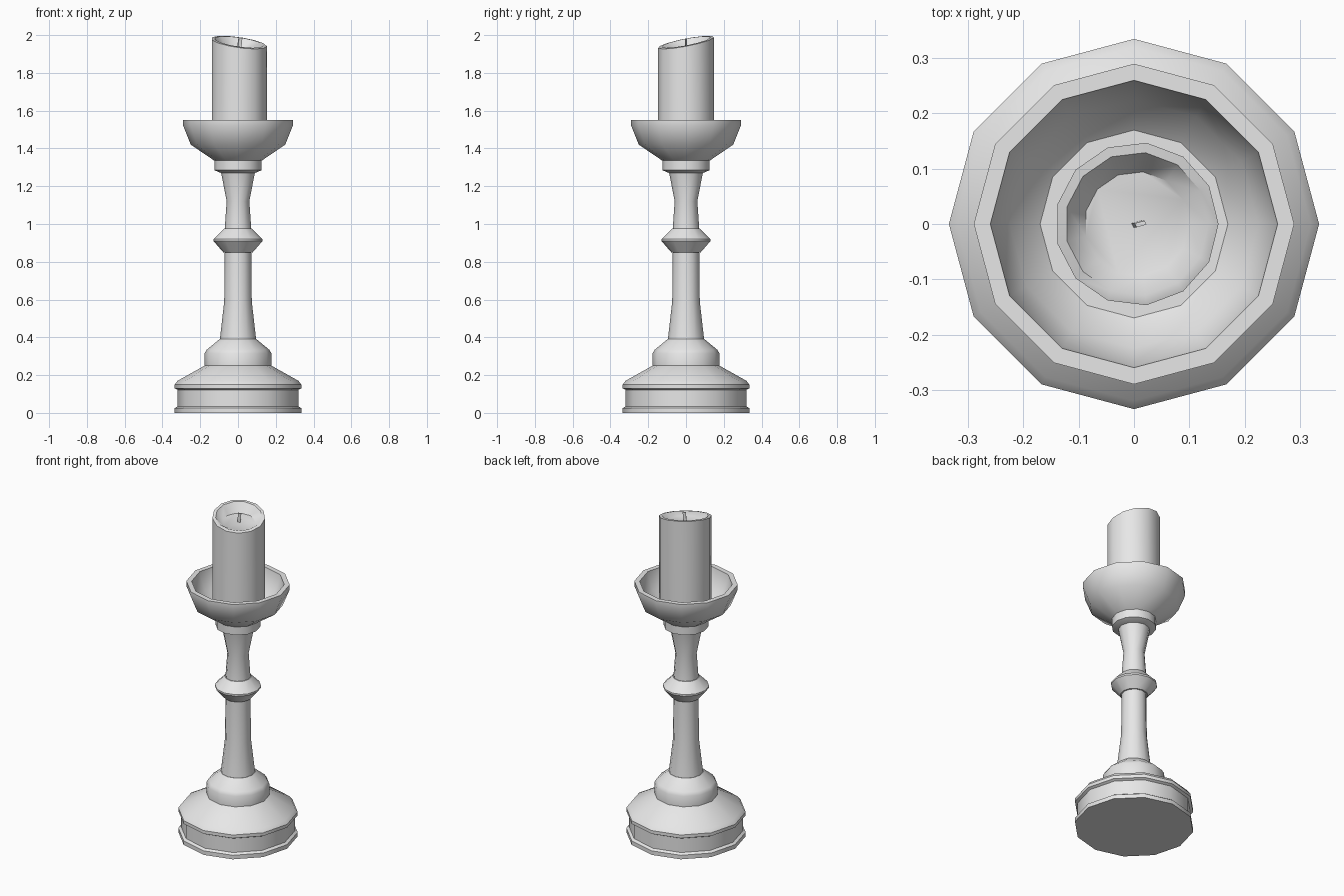
import bpy, bmesh, math

cube = bpy.data.objects.get("Cube")
if cube:
    bpy.data.objects.remove(cube, do_unlink=True)

grey = bpy.data.materials.new("light_grey")
grey.use_nodes = True
grey.diffuse_color = (0.8, 0.8, 0.8, 1)
grey.node_tree.nodes["Principled BSDF"].inputs["Base Color"].default_value = (0.8, 0.8, 0.8, 1)


def lathe(name, profile, sides=12, height=None, centre=0.0, angle=35):
    """Spin (radius, z) points into a closed solid; height(x, y, z, i) may shift rings."""
    bm = bmesh.new()
    rings = []
    for i, (r, z) in enumerate(profile):
        ring = []
        for k in range(sides):
            a = 2 * math.pi * k / sides
            x, y = r * math.cos(a) + centre, r * math.sin(a)
            ring.append(bm.verts.new((x, y, height(x, y, z, i) if height else z)))
        rings.append(ring)
    for lo, hi in zip(rings, rings[1:]):
        for k in range(sides):
            n = (k + 1) % sides
            bm.faces.new((lo[k], lo[n], hi[n], hi[k]))
    bm.faces.new(rings[0][::-1])
    bm.faces.new(rings[-1])
    return finish(name, bm, angle)


def finish(name, bm, angle):
    bmesh.ops.recalc_face_normals(bm, faces=bm.faces)
    mesh = bpy.data.meshes.new(name)
    bm.to_mesh(mesh)
    bm.free()
    mesh.materials.append(grey)
    obj = bpy.data.objects.new(name, mesh)
    bpy.context.collection.objects.link(obj)
    bpy.ops.object.select_all(action="DESELECT")
    obj.select_set(True)
    bpy.context.view_layer.objects.active = obj
    bpy.ops.object.shade_smooth_by_angle(angle=math.radians(angle))
    return obj


# Stepped foot with its domed shoulder
lathe("foot", [(0.335, 0), (0.335, 0.025), (0.32, 0.035), (0.32, 0.122),
               (0.335, 0.13), (0.335, 0.15), (0.32, 0.17), (0.177, 0.25),
               (0.177, 0.315), (0.165, 0.335), (0.098, 0.39)])

# Turned stem with a knob in the middle
lathe("lower_stem", [(0.097, 0.38), (0.073, 0.59), (0.07, 0.86)])
lathe("knob", [(0.078, 0.85), (0.13, 0.91), (0.13, 0.92), (0.075, 0.975)])
lathe("upper_stem", [(0.071, 0.965), (0.06, 1.12), (0.09, 1.275)])
lathe("collar", [(0.09, 1.27), (0.125, 1.285), (0.125, 1.345)])

# Hollow drip bowl
lathe("drip_bowl", [(0.125, 1.335), (0.25, 1.42), (0.29, 1.52), (0.29, 1.55),
                    (0.26, 1.55), (0.255, 1.52), (0.225, 1.44), (0.17, 1.39)])


# Candle with a slanted, melted top
def melted(x, y, z, i):
    slant = -0.14 * x + 0.19 * y
    return z + slant * (0, 1, 1, 0.35)[i]


lathe("candle", [(0.148, 1.385), (0.148, 1.962), (0.13, 1.964), (0.095, 1.928)],
      sides=13, height=melted, centre=0.005, angle=50)

# Thin wick leaning slightly
bm = bmesh.new()
bmesh.ops.create_cube(bm, size=1)
for v in bm.verts:
    x, y, z = v.co
    v.co = (0.009 + 0.018 * x - 0.004 * y + 0.006 * z,
            0.005 * x + 0.007 * y, 1.953 + 0.06 * z)
finish("wick", bm, 35)
